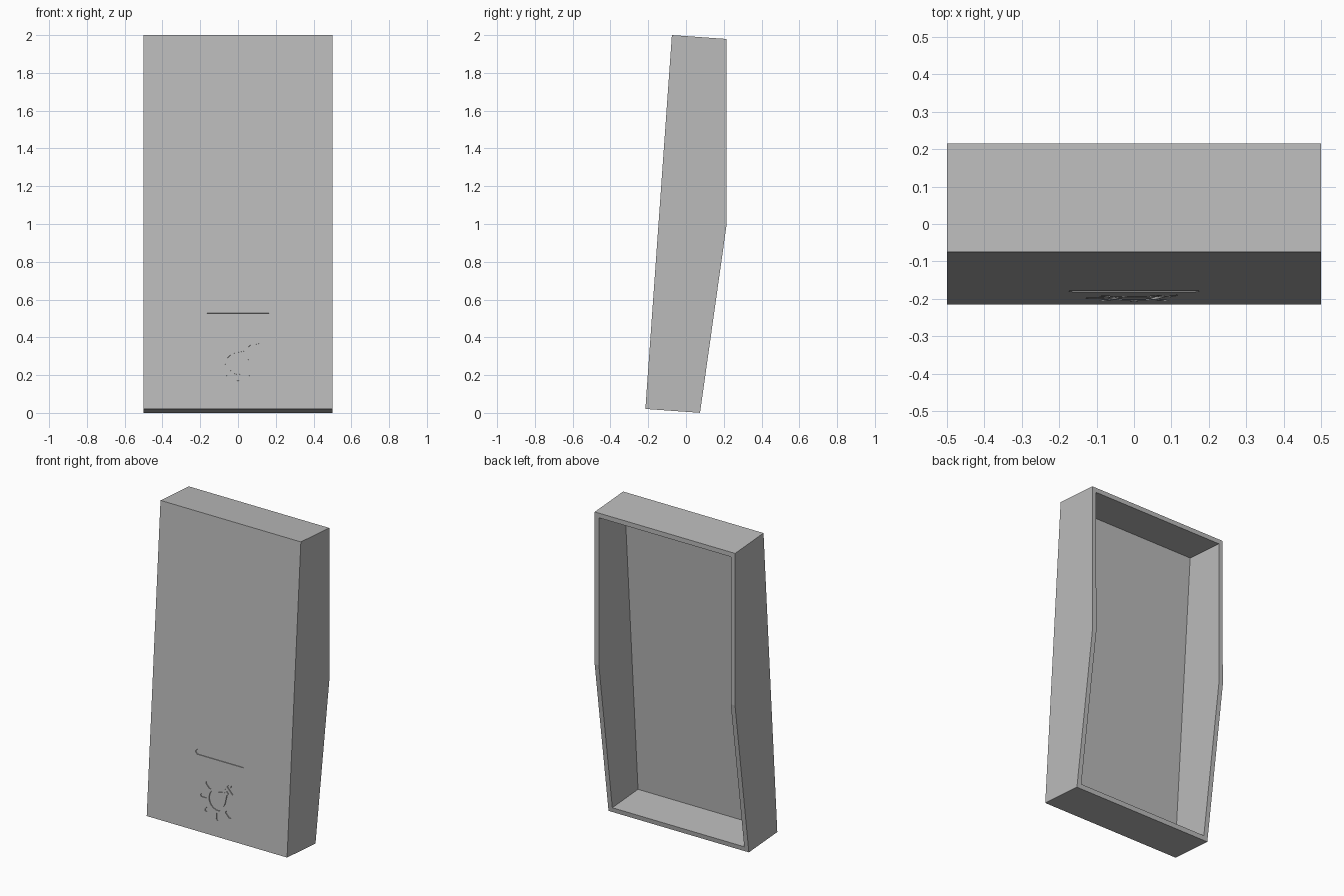
import bpy, bmesh, math
from mathutils import Vector

cube = bpy.data.objects.get("Cube")
if cube:
    bpy.data.objects.remove(cube, do_unlink=True)

WALL, DEPTH, LENGTH = 0.03, 0.29, 1.984
ENGRAVE = 0.006
TILT = -0.0708

grey = bpy.data.materials.new("plain_grey")
grey.use_nodes = True
colour = (0.5, 0.5, 0.5, 1)
grey.diffuse_color = colour
grey.node_tree.nodes["Principled BSDF"].inputs["Base Color"].default_value = colour


def make_object(name, bm):
    bmesh.ops.recalc_face_normals(bm, faces=bm.faces[:])
    mesh = bpy.data.meshes.new(name)
    bm.to_mesh(mesh)
    bm.free()
    mesh.materials.append(grey)
    obj = bpy.data.objects.new(name, mesh)
    bpy.context.collection.objects.link(obj)
    return obj


def extrude_faces(bm, faces, offset):
    new = bmesh.ops.extrude_face_region(bm, geom=faces, use_keep_orig=True)["geom"]
    verts = [v for v in new if isinstance(v, bmesh.types.BMVert)]
    bmesh.ops.translate(bm, verts=verts, vec=offset)


def side_prism(name, profile, half_width):
    """Extrude a (depth, height) profile across the width."""
    bm = bmesh.new()
    face = bm.faces.new([bm.verts.new((-half_width, y, z)) for y, z in profile])
    extrude_faces(bm, [face], Vector((2 * half_width, 0, 0)))
    return make_object(name, bm)


def cut(target, cutter):
    mod = target.modifiers.new("cut", "BOOLEAN")
    mod.operation, mod.solver, mod.object = "DIFFERENCE", "EXACT", cutter
    bpy.context.view_layer.objects.active = target
    bpy.ops.object.modifier_apply(modifier=mod.name)
    bpy.data.objects.remove(cutter, do_unlink=True)


def add_plate(bm, outline, hole=None):
    """Thin cutter straddling the front face, solid or ring shaped."""
    loops = [[bm.verts.new((x, -0.02, z)) for x, z in pts]
             for pts in (outline, hole) if pts]
    if hole:
        n = len(outline)
        faces = [bm.faces.new((loops[0][i], loops[0][(i + 1) % n],
                               loops[1][(i + 1) % n], loops[1][i])) for i in range(n)]
    else:
        faces = [bm.faces.new(loops[0])]
    extrude_faces(bm, faces, Vector((0, 0.02 + ENGRAVE, 0)))


def place(points, angle, centre):
    c, s = math.cos(angle), math.sin(angle)
    return [(centre[0] + x * c - z * s, centre[1] + x * s + z * c) for x, z in points]


def slot(start, end, width):
    """Bar along x with pointed ends."""
    h = width / 2
    return [(start, 0), (start + h * 0.8, -h), (end - h * 0.8, -h),
            (end, 0), (end - h * 0.8, h), (start + h * 0.8, h)]


def bulb(radius, neck_end, neck_half):
    """Round bulb with a neck pointing along +x."""
    arc = [math.radians(50 + 260 * i / 16) for i in range(17)]
    pts = [(radius * math.cos(a), radius * math.sin(a)) for a in arc]
    return pts + [(neck_end - 0.015, -neck_half), (neck_end, -neck_half),
                  (neck_end, neck_half), (neck_end - 0.015, neck_half)]


# Hollow housing, open at the back
housing = side_prism("housing", [(0, 0), (DEPTH, 0), (0.36, 1.007),
                                 (DEPTH, LENGTH), (0, LENGTH)], 0.5)
cavity = side_prism("cavity_cutter", [(WALL, WALL), (0.5, WALL),
                                      (0.5, LENGTH - WALL), (WALL, LENGTH - WALL)],
                    0.5 - WALL)
cut(housing, cavity)

# Engraved bar and light bulb symbol
centre = (0, 0.231)
bm = bmesh.new()
add_plate(bm, place(slot(-0.178, 0.178, 0.032), 0, (0, 0.492)))
for degrees in (135, 180, 225, 270, 315):
    add_plate(bm, place(slot(0.078, 0.13, 0.02), math.radians(degrees), centre))
tilt = math.radians(45)
add_plate(bm, place(bulb(0.068, 0.1, 0.025), tilt, centre),
          place(bulb(0.048, 0.085, 0.01), tilt, centre))
add_plate(bm, place([(0.108, -0.03), (0.125, -0.03), (0.125, -0.01), (0.138, -0.018),
                     (0.165, 0), (0.138, 0.018), (0.125, 0.01), (0.125, 0.03),
                     (0.108, 0.03)], tilt, centre))
cut(housing, make_object("symbol_cutter", bm))

# Lean the housing back onto its rear bottom edge
housing.rotation_euler = (TILT, 0, 0)
housing.location = (0, -0.215, 0.021)
